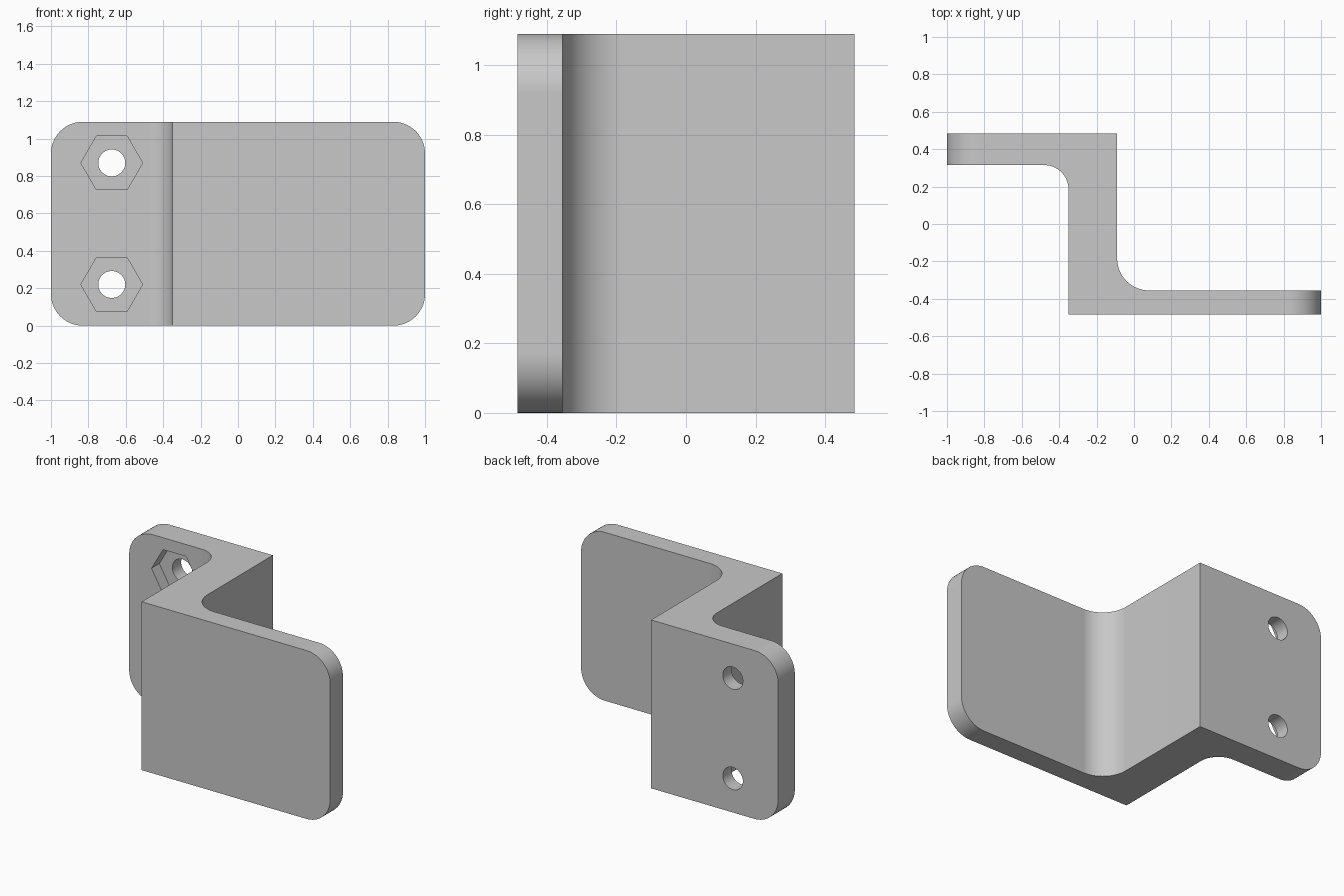
import bpy, bmesh, math
from mathutils import Matrix

if "Cube" in bpy.data.objects:
    bpy.data.objects.remove(bpy.data.objects["Cube"])

HEIGHT = 1.09

grey = bpy.data.materials.new("light_grey")
grey.use_nodes = True
colour = (0.58, 0.58, 0.58, 1)
grey.diffuse_color = colour
grey.node_tree.nodes["Principled BSDF"].inputs["Base Color"].default_value = colour


def to_object(name, bm):
    bmesh.ops.recalc_face_normals(bm, faces=bm.faces)
    mesh = bpy.data.meshes.new(name)
    bm.to_mesh(mesh)
    bm.free()
    mesh.materials.append(grey)
    obj = bpy.data.objects.new(name, mesh)
    bpy.context.collection.objects.link(obj)
    return obj


def cutter(name, sides, radius, x, z, y0, y1):
    """Prism along y, with a corner pointing to +x."""
    bm = bmesh.new()
    place = (Matrix.Translation((x, (y0 + y1) / 2, z))
             @ Matrix.Rotation(math.pi / 2, 4, "X"))
    bmesh.ops.create_cone(bm, cap_ends=True, segments=sides, radius1=radius,
                          radius2=radius, depth=y1 - y0, matrix=place)
    # Turn the prism so that a corner lies on the x axis
    v = bm.verts[:][0].co
    angle = math.atan2(v.z - z, v.x - x)
    bmesh.ops.rotate(bm, verts=bm.verts, cent=(x, 0, z),
                     matrix=Matrix.Rotation(angle, 3, "Y"))
    obj = to_object(name, bm)
    obj.hide_render = True
    return obj


def round_edges(bm, test, radius):
    edges = [e for e in bm.edges if test(*[v.co for v in e.verts])]
    bmesh.ops.bevel(bm, geom=edges, offset=radius, segments=16,
                    profile=0.5, affect="EDGES", clamp_overlap=False)


# Z-shaped bracket profile, extruded upwards
profile = [(-1, 0.485), (-1, 0.315), (-0.35, 0.315), (-0.35, -0.485),
           (1, -0.485), (1, -0.355), (-0.09, -0.355), (-0.09, 0.485)]
bm = bmesh.new()
base = bm.faces.new([bm.verts.new((x, y, 0)) for x, y in profile])
top = bmesh.ops.extrude_face_region(bm, geom=[base])["geom"]
bmesh.ops.translate(bm, vec=(0, 0, HEIGHT),
                    verts=[g for g in top if isinstance(g, bmesh.types.BMVert)])
bmesh.ops.recalc_face_normals(bm, faces=bm.faces)


def vertical_at(x, y):
    return lambda a, b: all(abs(p.x - x) < 1e-4 and abs(p.y - y) < 1e-4
                            for p in (a, b))


# Inner bend fillets, then the rounded outer corners of both plates
round_edges(bm, vertical_at(-0.35, 0.315), 0.13)
round_edges(bm, vertical_at(-0.09, -0.355), 0.17)
round_edges(bm, lambda a, b: abs(a.x) > 0.999 and abs(b.x) > 0.999
            and abs(a.z - b.z) < 1e-4 and abs(a.x - b.x) < 1e-4, 0.17)
bracket = to_object("bracket", bm)

# Bolt holes and hexagonal nut pockets
cutters = []
for z in (0.22, 0.87):
    cutters.append(cutter("bolt_hole_cutter", 48, 0.072, -0.675, z, 0.2, 0.6))
    cutters.append(cutter("nut_pocket_cutter", 6, 0.165, -0.675, z, 0.2, 0.395))

bpy.ops.object.select_all(action="DESELECT")
bpy.context.view_layer.objects.active = bracket
bracket.select_set(True)
for c in cutters:
    mod = bracket.modifiers.new("cut", "BOOLEAN")
    mod.operation = "DIFFERENCE"
    mod.solver = "EXACT"
    mod.object = c
    bpy.ops.object.modifier_apply(modifier=mod.name)
    bpy.data.objects.remove(c)

# Smooth fillets with clean flat faces
bpy.ops.object.shade_smooth_by_angle(angle=math.radians(30))
weighted = bracket.modifiers.new("flat_faces", "WEIGHTED_NORMAL")
weighted.keep_sharp = True
